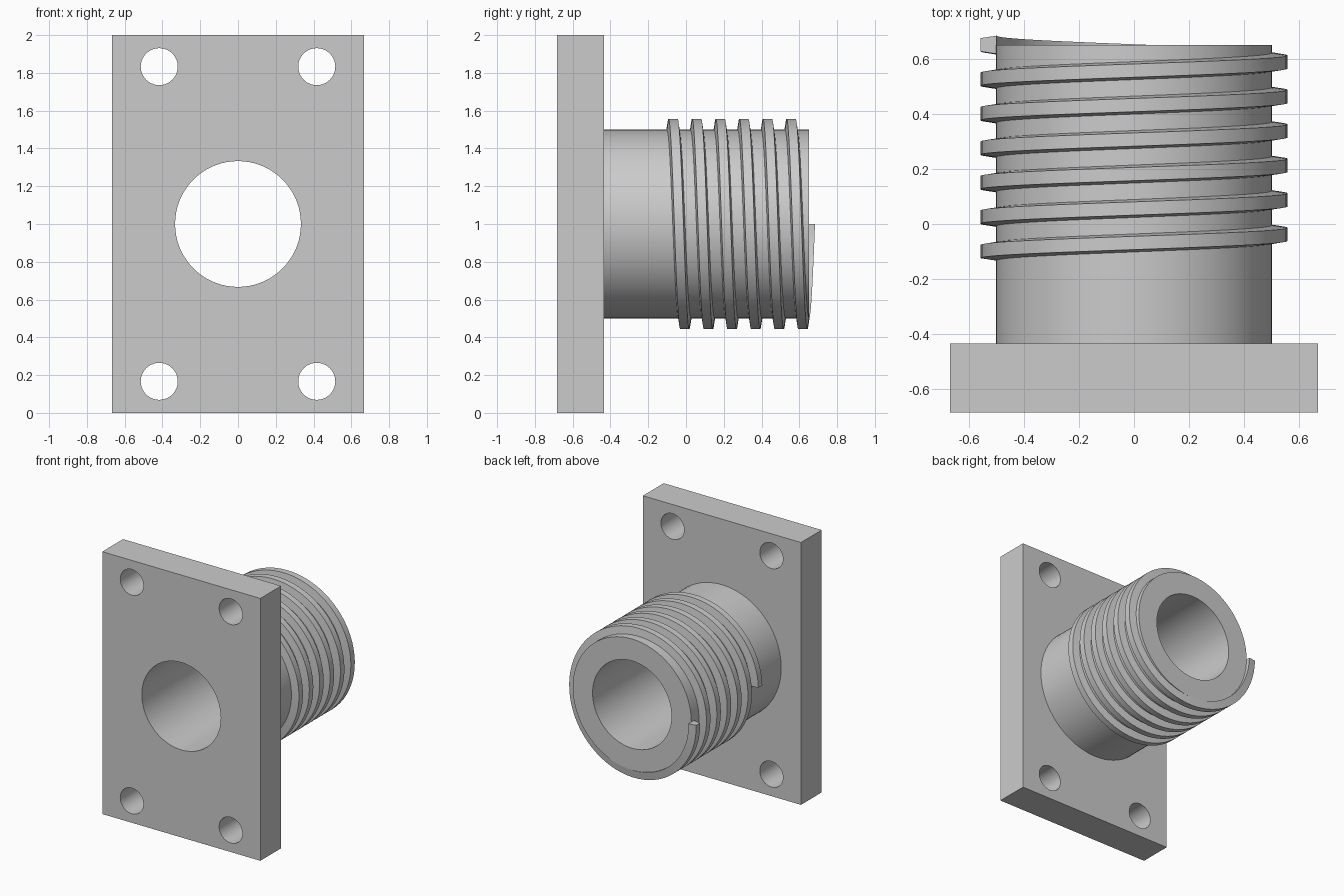
import bpy, bmesh
from math import pi, cos, sin, radians
from mathutils import Matrix, Vector

cube = bpy.data.objects.get("Cube")
if cube:
    bpy.data.objects.remove(cube, do_unlink=True)

# Main dimensions
AXIS_Z = 1.0
PLATE_FRONT, PLATE_BACK, TUBE_END = -0.683, -0.433, 0.65
BORE_R, TUBE_R, THREAD_R = 0.333, 0.5, 0.557
PITCH, TURNS, THREAD_START = 0.125, 6, -0.1
SEGS = 72

grey = bpy.data.materials.new("plain grey")
grey.use_nodes = True
grey.diffuse_color = (0.6, 0.6, 0.6, 1)
grey.node_tree.nodes["Principled BSDF"].inputs["Base Color"].default_value = grey.diffuse_color


def make_object(name, bm):
    bmesh.ops.recalc_face_normals(bm, faces=bm.faces)
    mesh = bpy.data.meshes.new(name)
    bm.to_mesh(mesh)
    bm.free()
    mesh.materials.append(grey)
    obj = bpy.data.objects.new(name, mesh)
    bpy.context.collection.objects.link(obj)
    return obj


def activate(obj):
    bpy.ops.object.select_all(action='DESELECT')
    obj.select_set(True)
    bpy.context.view_layer.objects.active = obj


def smooth(obj, angle=30):
    activate(obj)
    bpy.ops.object.shade_smooth_by_angle(angle=radians(angle))


def ring_point(radius, y, angle):
    return Vector((-radius * cos(angle), y, AXIS_Z + radius * sin(angle)))


def sweep(bm, rings, closed_section):
    """Skin consecutive rings of vertices with quads."""
    for a, b in zip(rings, rings[1:]):
        n = len(a)
        for i in range(n if closed_section else n - 1):
            j = (i + 1) % n
            bm.faces.new((a[i], a[j], b[j], b[i]))


# Mounting plate with a bore and four bolt holes
bm = bmesh.new()
bmesh.ops.create_cube(bm, size=1, matrix=Matrix.Translation((0, (PLATE_FRONT + PLATE_BACK) / 2, AXIS_Z))
                      @ Matrix.Diagonal((1.333, PLATE_BACK - PLATE_FRONT, 2, 1)))
plate = make_object("mounting_plate", bm)

holes = [(0, 0, BORE_R, SEGS)]
holes += [(sx * 0.417, sz * 0.833, 0.098, 40) for sx in (-1, 1) for sz in (-1, 1)]
bm = bmesh.new()
for x, z, radius, segs in holes:
    bmesh.ops.create_cone(bm, cap_ends=True, segments=segs, radius1=radius, radius2=radius, depth=1,
                          matrix=Matrix.Translation((x, PLATE_BACK, AXIS_Z + z)) @ Matrix.Rotation(pi / 2, 4, 'X'))
cutter = make_object("hole_cutter", bm)
cutter.hide_render = True

cut = plate.modifiers.new("holes", 'BOOLEAN')
cut.operation = 'DIFFERENCE'
cut.solver = 'EXACT'
cut.object = cutter
activate(plate)
bpy.ops.object.modifier_apply(modifier=cut.name)
bpy.data.objects.remove(cutter, do_unlink=True)
smooth(plate)

# Hollow tube, open where it meets the plate
bm = bmesh.new()
section = [(TUBE_R, PLATE_BACK), (TUBE_R, TUBE_END), (BORE_R, TUBE_END), (BORE_R, PLATE_BACK)]
rings = [[bm.verts.new(ring_point(r, y, 2 * pi * i / SEGS)) for r, y in section] for i in range(SEGS)]
sweep(bm, rings + rings[:1], False)
smooth(make_object("hollow_tube", bm))

# Helical thread, running over the top from the right side
bm = bmesh.new()
profile = [(TUBE_R - 0.002, -0.033), (THREAD_R, -0.024), (THREAD_R, 0.024), (TUBE_R - 0.002, 0.033)]
rings = []
for i in range(TURNS * SEGS + 1):
    turn = i / SEGS
    y = THREAD_START + PITCH * turn
    rings.append([bm.verts.new(ring_point(r, y + dy, 2 * pi * turn)) for r, dy in profile])
sweep(bm, rings, True)
for end in (rings[0], rings[-1]):
    bm.faces.new(end)
smooth(make_object("helical_thread", bm))
